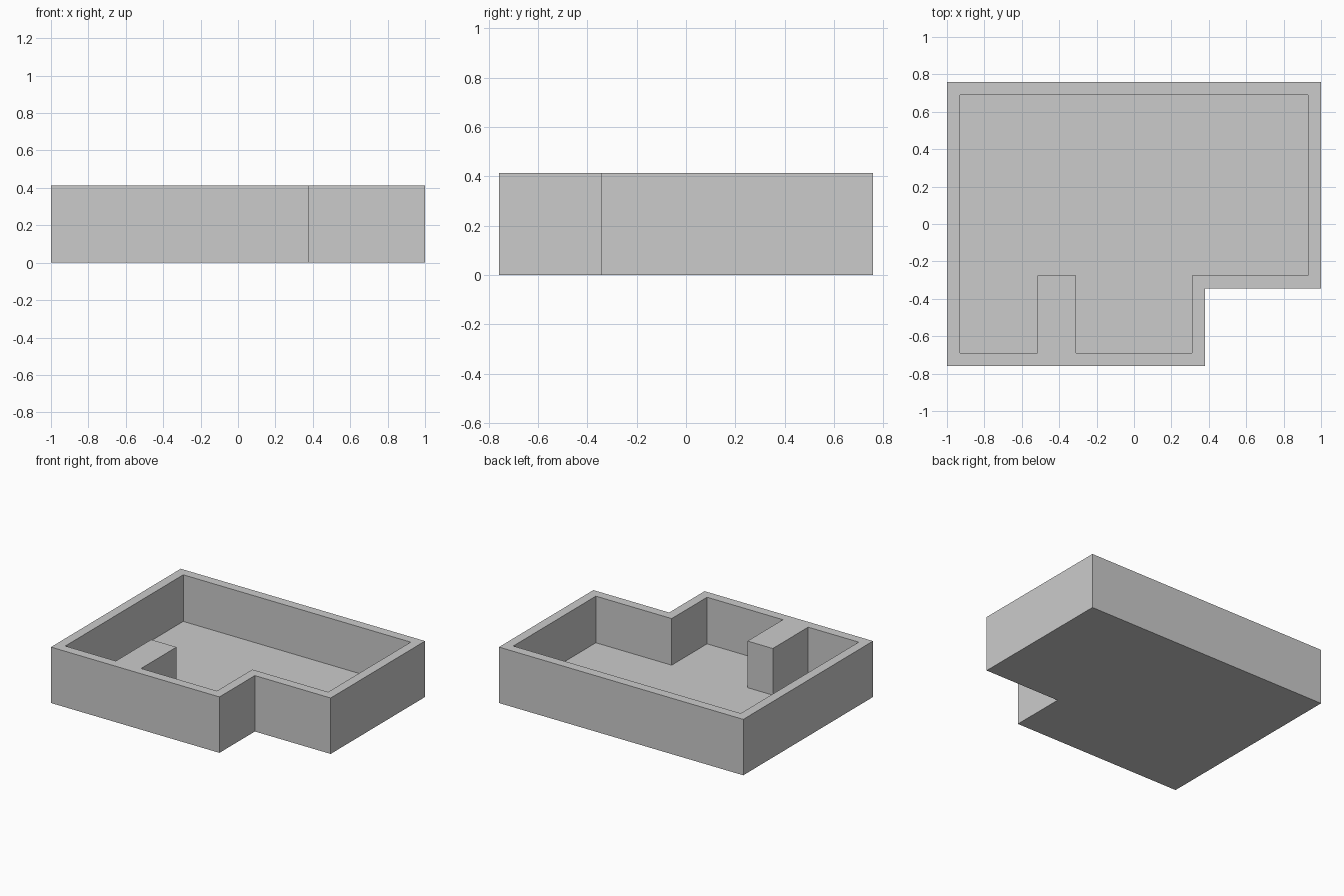
import bpy, bmesh

if "Cube" in bpy.data.objects:
    bpy.data.objects.remove(bpy.data.objects["Cube"])

U = 2 / 29  # wall thickness; every dimension is a multiple of it


def prism(name, outline, z0, z1):
    """Extrude a plan outline (counted in U from the left front corner) upwards."""
    bm = bmesh.new()
    verts = [bm.verts.new(((x - 14.5) * U, (y - 11) * U, z0 * U)) for x, y in outline]
    base = bm.faces.new(verts)
    top = bmesh.ops.extrude_face_region(bm, geom=[base])["geom"]
    bmesh.ops.translate(bm, vec=(0, 0, (z1 - z0) * U),
                        verts=[g for g in top if isinstance(g, bmesh.types.BMVert)])
    bmesh.ops.recalc_face_normals(bm, faces=bm.faces)
    mesh = bpy.data.meshes.new(name)
    bm.to_mesh(mesh)
    bm.free()
    obj = bpy.data.objects.new(name, mesh)
    bpy.context.collection.objects.link(obj)
    return obj


# Solid body with the front right corner notched out
tray = prism("walled_tray", [(0, 0), (20, 0), (20, 6), (29, 6), (29, 22), (0, 22)], 0, 6)

# Cavity that leaves the floor, the walls and the front partition
cavity = prism("cavity_cutter",
               [(1, 1), (7, 1), (7, 7), (10, 7), (10, 1), (19, 1),
                (19, 7), (28, 7), (28, 21), (1, 21)], 1, 8)
cavity.hide_render = True

cut = tray.modifiers.new("hollow", 'BOOLEAN')
cut.operation = 'DIFFERENCE'
cut.solver = 'EXACT'
cut.object = cavity
bpy.context.view_layer.objects.active = tray
tray.select_set(True)
bpy.ops.object.modifier_apply(modifier=cut.name)
bpy.data.objects.remove(cavity)
